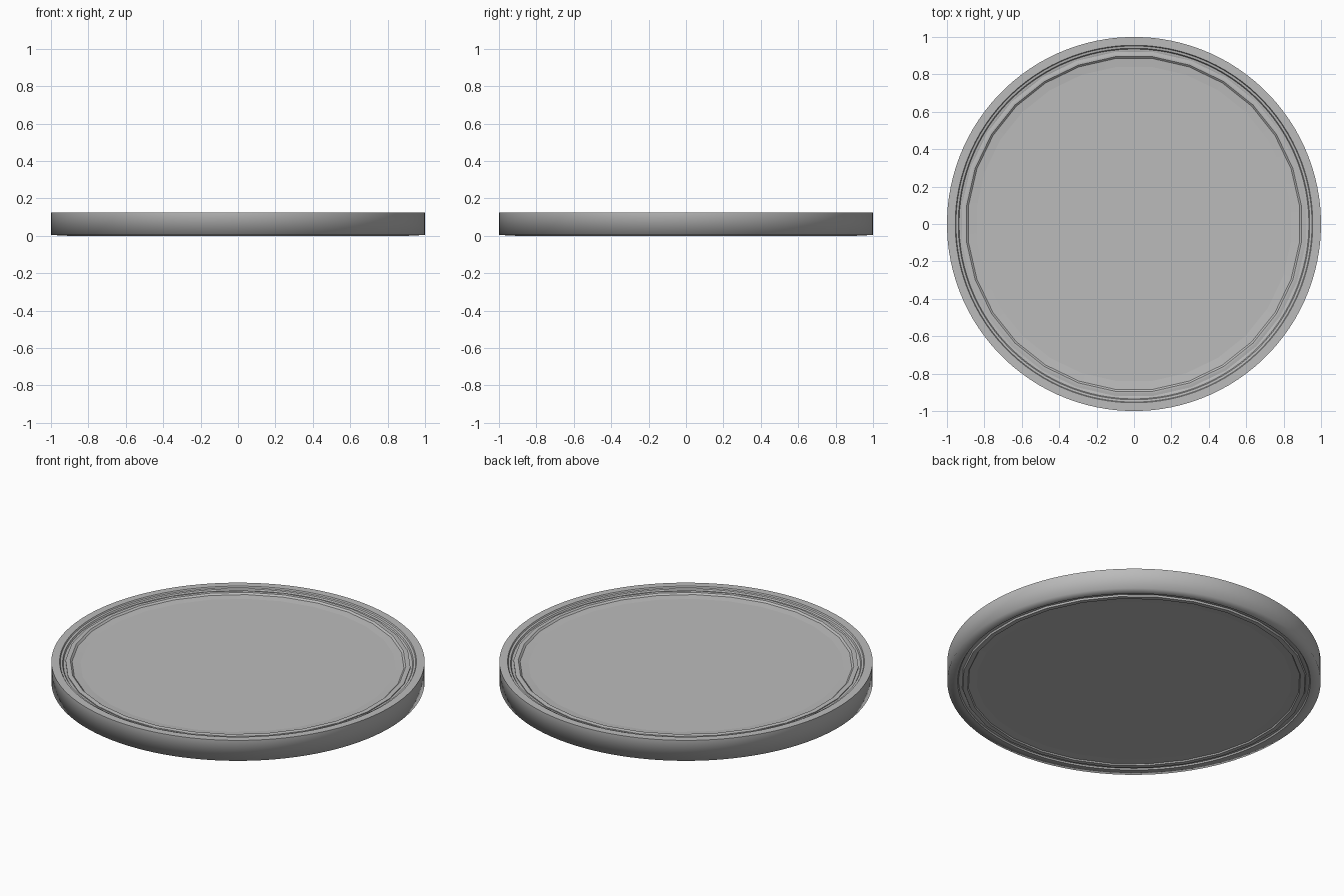
import bpy, bmesh, math

if "Cube" in bpy.data.objects:
    bpy.data.objects.remove(bpy.data.objects["Cube"])

grey = bpy.data.materials.new("plain grey")
grey.diffuse_color = (0.5, 0.5, 0.5, 1)
grey.use_nodes = True
grey.node_tree.nodes["Principled BSDF"].inputs["Base Color"].default_value = grey.diffuse_color


def lathe(name, profile, sides, sharp, closed):
    """Revolve (radius, z) points about z; 'sharp' lists profile points with a hard crease."""
    bm = bmesh.new()
    rings = []
    for r, z in profile:
        ring = []
        for i in range(sides):
            a = 2 * math.pi * (i + 0.5) / sides
            ring.append(bm.verts.new((r * math.cos(a), r * math.sin(a), z)))
        rings.append(ring)
    pairs = list(zip(rings, rings[1:]))
    if closed:
        pairs.append((rings[-1], rings[0]))
    else:
        bm.faces.new(rings[0])
        bm.faces.new(rings[-1])
    for a, b in pairs:
        for i in range(sides):
            j = (i + 1) % sides
            bm.faces.new((a[i], a[j], b[j], b[i]))
    bmesh.ops.recalc_face_normals(bm, faces=bm.faces)
    for f in bm.faces:
        f.smooth = True
    for k in sharp:
        for i in range(sides):
            bm.edges.get((rings[k][i], rings[k][(i + 1) % sides])).smooth = False
    mesh = bpy.data.meshes.new(name)
    bm.to_mesh(mesh)
    bm.free()
    mesh.materials.append(grey)
    ob = bpy.data.objects.new(name, mesh)
    bpy.context.collection.objects.link(ob)


# Outer rim: hard top edge, soft lower edge, narrow step inside
rim = [(0.90, 0.108), (0.935, 0.108), (0.94, 0.116), (0.952, 0.118), (0.956, 0.125),
       (1.0, 0.125), (1.0, 0.004), (0.945, 0.002), (0.94, 0.010), (0.90, 0.010)]
lathe("outer_rim", rim, 112, [1, 2, 3, 4, 5, 7, 8], True)

# Centre plate: coarser sided, stepped and slightly dished on both faces
plate = [(0.0, 0.0)]
plate = [(0.845, 0.010), (0.89, 0.007), (0.895, 0.0), (0.92, 0.0), (0.925, 0.012),
         (0.925, 0.113), (0.91, 0.115), (0.90, 0.115), (0.89, 0.106), (0.845, 0.102)]
lathe("centre_plate", plate, 28, [0, 1, 2, 3, 4, 5, 6, 7, 8, 9], False)
